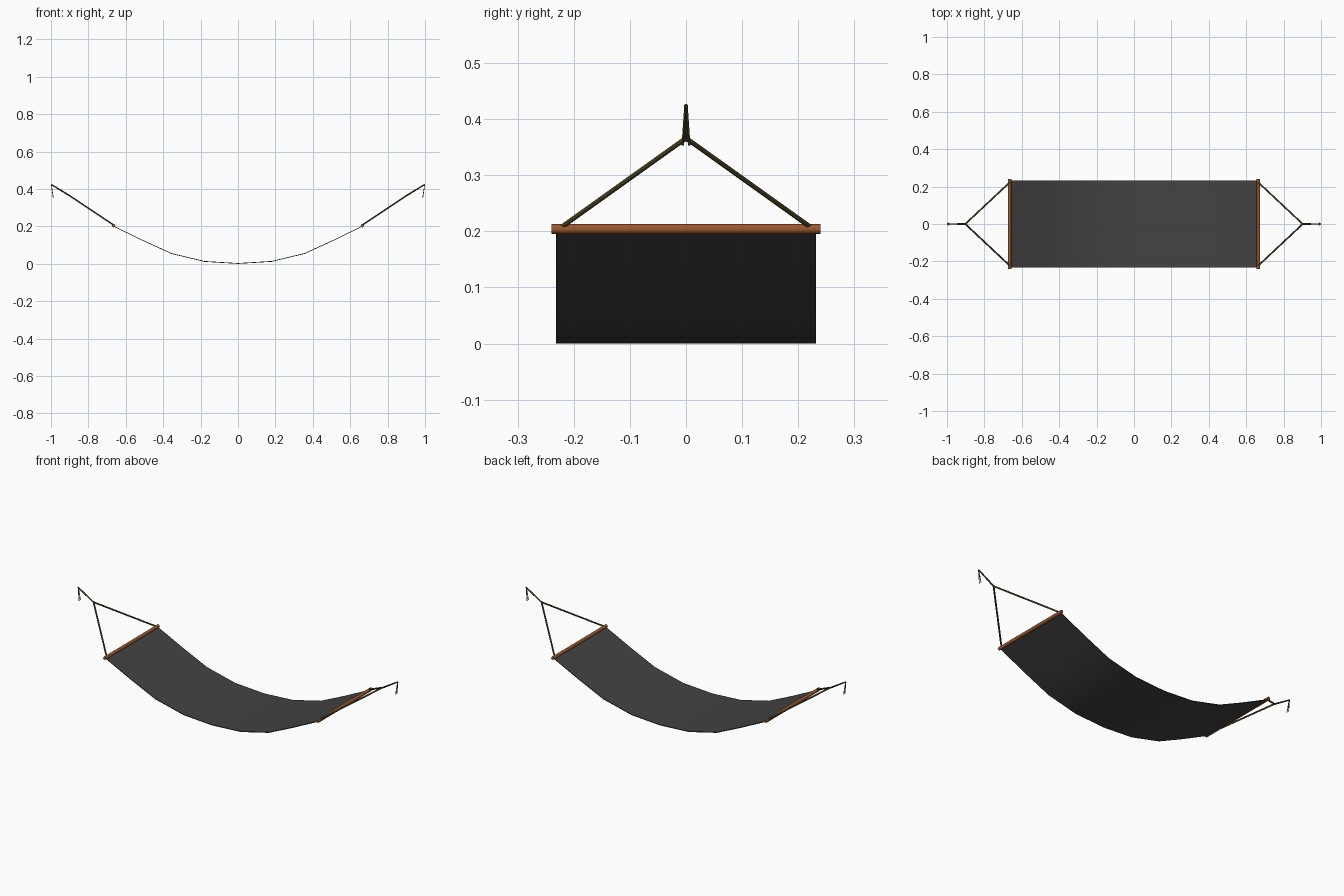
import bpy, bmesh
from mathutils import Vector

if "Cube" in bpy.data.objects:
    bpy.data.objects.remove(bpy.data.objects["Cube"])


def material(name, rgb):
    m = bpy.data.materials.new(name)
    m.diffuse_color = (*rgb, 1)
    m.use_nodes = True
    m.node_tree.nodes["Principled BSDF"].inputs["Base Color"].default_value = m.diffuse_color
    return m


CLOTH = material("charcoal cloth", (0.056, 0.056, 0.056))
WOOD = material("copper brown wood", (0.33, 0.10, 0.028))
ROPE = material("dark olive rope", (0.075, 0.057, 0.017))


def finish(name, bm, mat):
    bmesh.ops.recalc_face_normals(bm, faces=bm.faces[:])
    me = bpy.data.meshes.new(name)
    bm.to_mesh(me)
    bm.free()
    me.materials.append(mat)
    for p in me.polygons:
        p.use_smooth = True
    me.set_sharp_from_angle(angle=0.9)
    ob = bpy.data.objects.new(name, me)
    bpy.context.collection.objects.link(ob)
    return ob


def rod(name, a, b, r1, r2, mat, sides=8):
    """Straight rod from a to b."""
    a, b = Vector(a), Vector(b)
    d = b - a
    bm = bmesh.new()
    bmesh.ops.create_cone(bm, cap_ends=True, segments=sides, radius1=r1,
                          radius2=r2, depth=d.length)
    bm.transform(d.to_track_quat('Z', 'Y').to_matrix().to_4x4())
    bmesh.ops.translate(bm, verts=bm.verts[:], vec=(a + b) / 2)
    return finish(name, bm, mat)


# Sagging cloth: half profile mirrored, swept across y as a thin sheet
half = [(0.18, 0.013), (0.355, 0.055), (0.50, 0.121), (0.665, 0.201)]
profile = [(-x, z) for x, z in reversed(half)] + [(0, 0.002)] + half
t, w = 0.002, 0.232
bm = bmesh.new()
rings = [[bm.verts.new((x, y, z + dz)) for y, dz in
          ((-w, -t), (w, -t), (w, t), (-w, t))] for x, z in profile]
for r, s in zip(rings, rings[1:]):
    for i in range(4):
        j = (i + 1) % 4
        bm.faces.new((r[i], r[j], s[j], s[i]))
bm.faces.new(rings[0])
bm.faces.new(rings[-1])
finish("hammock_cloth", bm, CLOTH)

for s, side in ((-1, "left"), (1, "right")):
    # Spreader bar
    rod(f"{side}_spreader_bar", (s * 0.665, -0.24, 0.204),
        (s * 0.665, 0.24, 0.204), 0.009, 0.009, WOOD, 12)
    # Ropes from the bar to the knot, and the loose tails
    for k, end in ((-1, "front"), (1, "back")):
        rod(f"{side}_{end}_rope", (s * 0.663, k * 0.224, 0.206),
            (s * 0.902, 0, 0.366), 0.0045, 0.0045, ROPE)
        rod(f"{side}_{end}_rope_tail", (s * 0.998, k * 0.001, 0.425),
            (s * 0.988, k * 0.006, 0.353), 0.002, 0.002, ROPE, 6)
    # Hanging rope
    rod(f"{side}_hanging_rope", (s * 0.898, 0, 0.363),
        (s * 0.998, 0, 0.424), 0.0045, 0.0035, ROPE)
